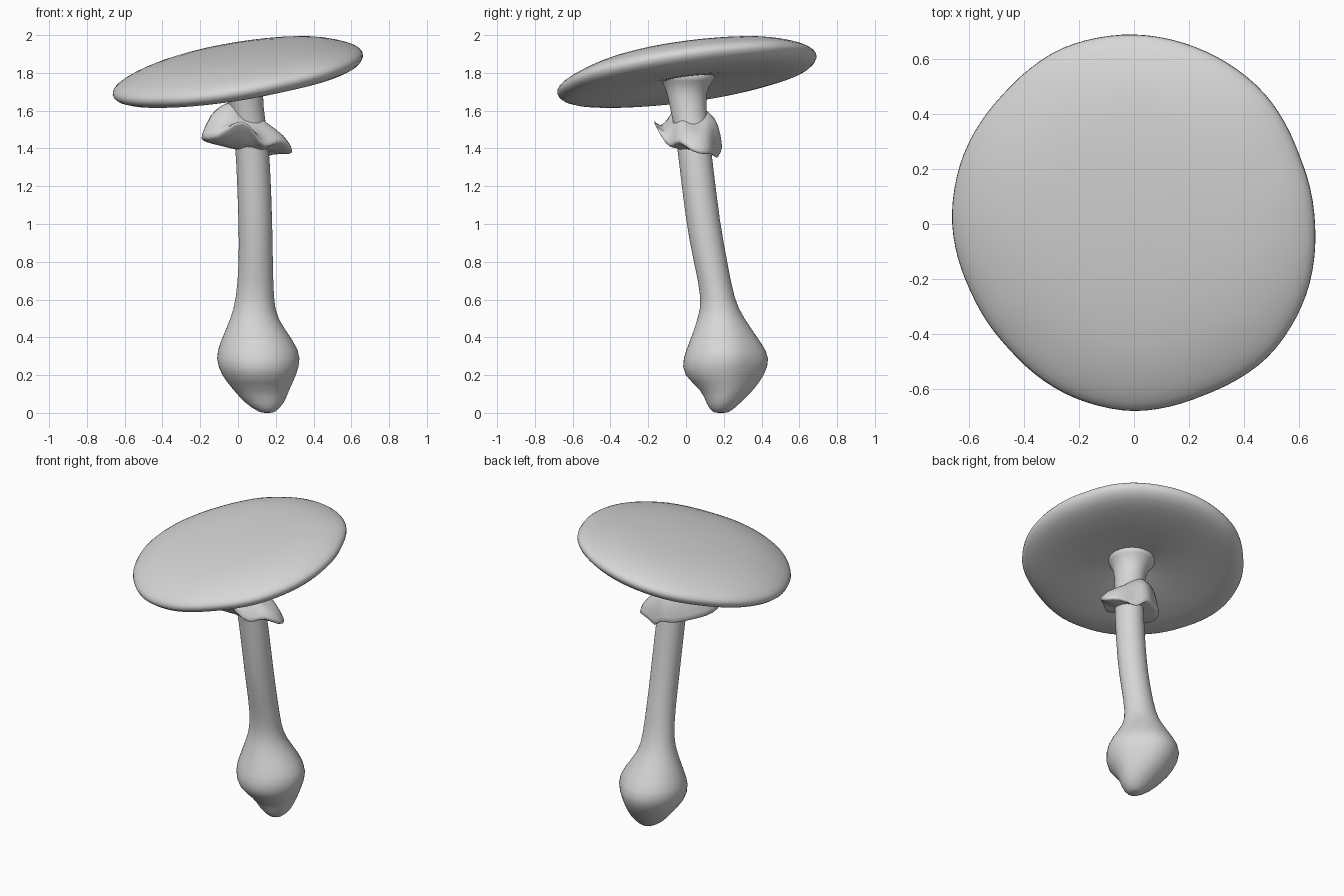
import bpy
import bmesh
from math import cos, sin, pi

cube = bpy.data.objects.get("Cube")
if cube:
    bpy.data.objects.remove(cube, do_unlink=True)

GREY = (0.68, 0.68, 0.68, 1.0)
mat = bpy.data.materials.new("plain grey")
mat.use_nodes = True
mat.diffuse_color = GREY
mat.node_tree.nodes["Principled BSDF"].inputs["Base Color"].default_value = GREY


def loft(name, rings):
    """Skin closed rings of points in order, cap the ends, smooth."""
    bm = bmesh.new()
    loops = [[bm.verts.new(p) for p in ring] for ring in rings]
    n = len(loops[0])
    for low, high in zip(loops, loops[1:]):
        for i in range(n):
            j = (i + 1) % n
            bm.faces.new((low[i], low[j], high[j], high[i]))
    for end in (loops[0], loops[-1]):
        hub = bm.verts.new(sum((v.co for v in end), end[0].co * 0) / n)
        for i in range(n):
            bm.faces.new((end[i], end[(i + 1) % n], hub))
    bmesh.ops.recalc_face_normals(bm, faces=bm.faces)
    mesh = bpy.data.meshes.new(name)
    bm.to_mesh(mesh)
    bm.free()
    mesh.materials.append(mat)
    obj = bpy.data.objects.new(name, mesh)
    bpy.context.collection.objects.link(obj)
    obj.modifiers.new("rounding", 'SUBSURF').levels = 1
    bpy.ops.object.select_all(action='DESELECT')
    obj.select_set(True)
    bpy.context.view_layer.objects.active = obj
    bpy.ops.object.shade_smooth()


def ellipse(z, cx, cy, rx, ry, dent=0, n=24):
    """Oval ring, flattened by dent on its back left side."""
    ring = []
    for i in range(n):
        a = 2 * pi * i / n
        k = 1 - dent * max(0, cos(a - pi / 4)) ** 6
        ring.append((cx + k * rx * cos(a), cy + k * ry * sin(a), z))
    return ring


# Leaning stem: pointed bulb, slim shaft, flared top (z, centre, radii, dent)
stem = [
    (0, .155, .185, .04, .045), (.05, .142, .195, .105, .09),
    (.12, .124, .223, .148, .138, .08), (.2, .112, .20, .203, .222, .12),
    (.29, .11, .218, .232, .237, .14), (.37, .105, .21, .203, .195, .1),
    (.5, .083, .185, .122, .122), (.6, .09, .17, .1, .085),
    (.8, .095, .13, .09, .09), (1, .093, .09, .09, .09),
    (1.35, .08, .05, .09, .09), (1.5, .065, .03, .088, .09),
    (1.64, .04, .007, .092, .098), (1.71, .03, .003, .105, .108),
    (1.76, .02, .005, .138, .138), (1.8, .02, .005, .175, .175),
]
loft("stem", [ellipse(*s) for s in stem])

# Ragged skirt, every sixteenth of a turn from +x:
# edge radius, edge height, shoulder height
edge = [(.24, 1.38, 1.47), (.24, 1.37, 1.47), (.17, 1.38, 1.5),
        (.15, 1.33, 1.52), (.17, 1.42, 1.54), (.16, 1.4, 1.55),
        (.16, 1.41, 1.56), (.19, 1.43, 1.58), (.24, 1.44, 1.59),
        (.3, 1.46, 1.59), (.24, 1.45, 1.57), (.21, 1.55, 1.5),
        (.21, 1.55, 1.48), (.15, 1.42, 1.48), (.15, 1.41, 1.49),
        (.19, 1.46, 1.5)]


def skirt_ring(spread, height, cx, cy):
    """Ring between stem and edge; height maps edge and shoulder to z."""
    ring = []
    for i, (r, rim, shoulder) in enumerate(edge):
        a = 2 * pi * i / len(edge)
        rr = .082 + spread * (r - .082)
        ring.append((cx + rr * cos(a), cy + rr * sin(a), height(rim, shoulder)))
    return ring


loft("skirt", [
    skirt_ring(0, lambda rim, top: 1.39, .075, .042),
    skirt_ring(.5, lambda rim, top: (rim + 1.39) / 2, .065, .035),
    skirt_ring(1, lambda rim, top: rim - .01, .06, .03),
    skirt_ring(1.02, lambda rim, top: rim + .01, .06, .03),
    skirt_ring(.7, lambda rim, top: top, .058, .035),
    skirt_ring(.35, lambda rim, top: top + .035, .05, .025),
    skirt_ring(0, lambda rim, top: top + .07, .048, .018),
])

# Tilted cap: uneven outline swept through a lens profile
outline = [.668, .66, .682, .69, .7, .702, .68, .68,
           .672, .652, .652, .676, .692, .682, .698, .688]
profile = [(.12, -.02), (.2, -.03), (.35, -.046), (.6, -.06), (.85, -.061),
           (.96, -.04), (1, 0), (.98, .03), (.92, .057), (.8, .089),
           (.65, .115), (.4, .134), (.15, .141), (.05, .142)]


def cap_ring(scale, height):
    ring = []
    for i in range(48):
        k, f = divmod(i, 3)
        a, b = outline[k], outline[(k + 1) % 16]
        r = scale * (a + (b - a) * f / 3)
        x, y = r * cos(2 * pi * i / 48), r * sin(2 * pi * i / 48)
        ring.append((x, y, 1.789 + .16 * x + .14 * y + height))
    return ring


loft("cap", [cap_ring(*p) for p in profile])
